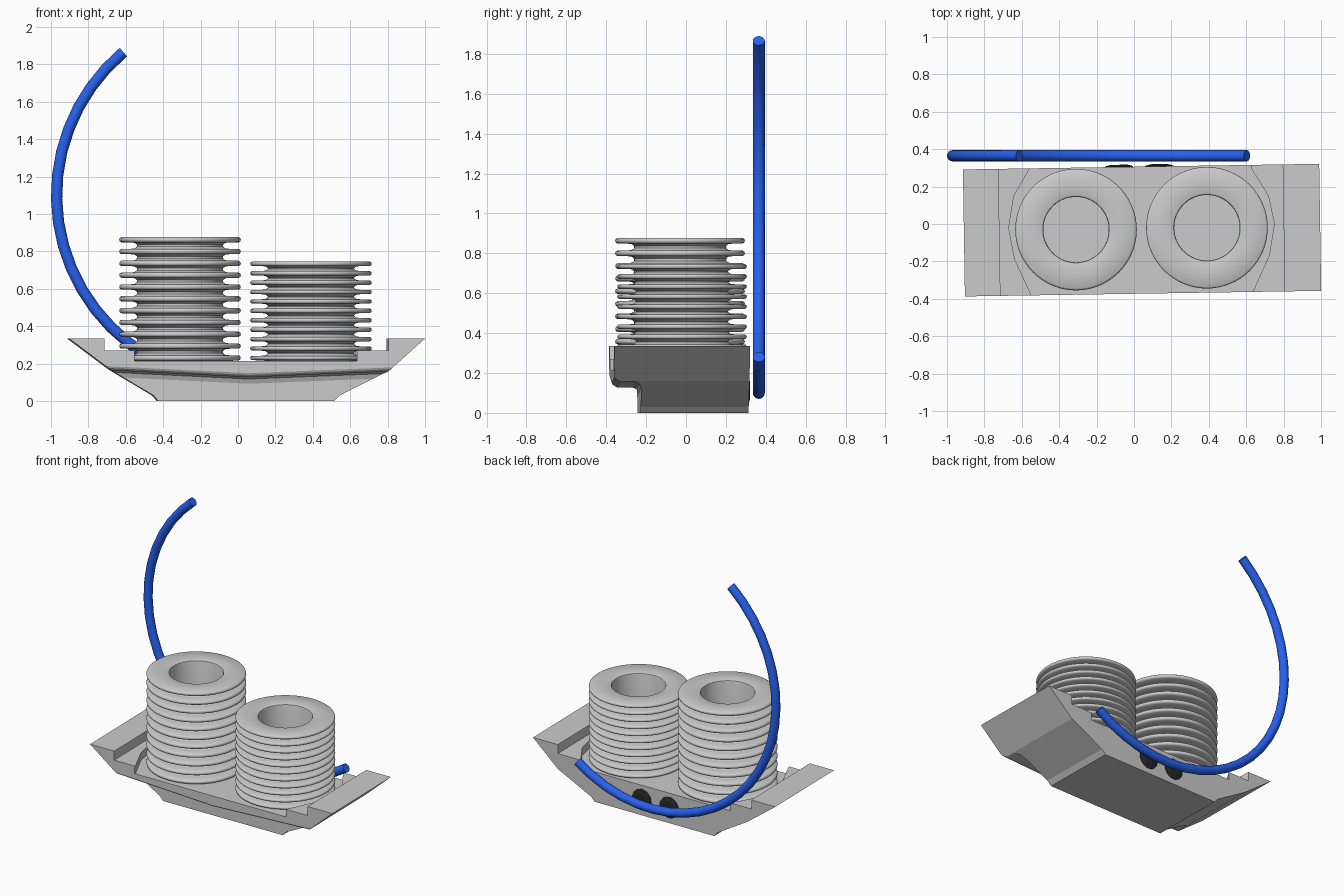
import bpy, bmesh
from math import sin, cos, pi, radians

if "Cube" in bpy.data.objects:
    bpy.data.objects.remove(bpy.data.objects["Cube"])

YAW = radians(0.9)


def material(name, rgb):
    m = bpy.data.materials.new(name)
    m.diffuse_color = (*rgb, 1)
    m.use_nodes = True
    m.node_tree.nodes["Principled BSDF"].inputs["Base Color"].default_value = m.diffuse_color
    return m


def loft(name, rings, closed=False, mat=None, yaw=0.0, loc=(0, 0, 0), smooth=None):
    """Skin a list of equal-length point rings; cap the ends unless closed."""
    bm = bmesh.new()
    vs = [[bm.verts.new(p) for p in r] for r in rings]
    n, k = len(vs), len(vs[0])
    for i in range(n if closed else n - 1):
        a, b = vs[i], vs[(i + 1) % n]
        for j in range(k):
            bm.faces.new((a[j], a[(j + 1) % k], b[(j + 1) % k], b[j]))
    if not closed:
        bm.faces.new(vs[0])
        bm.faces.new(vs[-1])
    bmesh.ops.recalc_face_normals(bm, faces=bm.faces)
    me = bpy.data.meshes.new(name)
    bm.to_mesh(me)
    bm.free()
    ob = bpy.data.objects.new(name, me)
    bpy.context.collection.objects.link(ob)
    ob.location = loc
    ob.rotation_euler.z = yaw
    if mat:
        me.materials.append(mat)
    if smooth:
        bpy.ops.object.select_all(action='DESELECT')
        ob.select_set(True)
        bpy.context.view_layer.objects.active = ob
        bpy.ops.object.shade_smooth_by_angle(angle=radians(smooth))
    return ob


def cut(target, cutter):
    cutter.hide_render = True
    cutter.display_type = 'WIRE'
    m = target.modifiers.new(cutter.name, 'BOOLEAN')
    m.operation = 'DIFFERENCE'
    m.solver = 'EXACT'
    m.object = cutter


# Hull: side profile extruded front to back, top corners eased
profile = [(-.91, .335), (-.69, .17), (-.455, .03), (-.43, 0), (.51, 0), (.54, .03),
           (.80, .16), (.995, .335), (.80, .335), (.80, .27), (-.72, .27), (-.72, .335)]
hull = loft("hull", [[(x, y, z) for x, z in profile] for y in (-.373, .306)], yaw=YAW)

# Undercut below the front lip, with rounded lip edge and inner fillet
section = [(-.45, .11), (-.38, .035), (-.368, .012), (-.345, 0), (-.27, 0), (-.247, -.01),
           (-.236, -.035), (-.236, -.4), (-.45, -.4)]
lip_line = [(-1.2, .20), (-.69, .165), (.05, .128), (.80, .158), (1.2, .18)]
cut(hull, loft("lip_undercut_cutter",
               [[(x, y, z + dz) for y, dz in section] for x, z in lip_line], yaw=YAW))

# Shallow pocket the towers stand in
pocket = [(.63, -.5), (.63, -.37), (.72, -.18), (.75, -.01), (.72, .14), (.63, .29), (.63, .5),
          (-.54, .5), (-.55, .31), (-.64, .16), (-.67, -.01), (-.64, -.18), (-.56, -.36), (-.56, -.5)]
cut(hull, loft("pocket_cutter", [[(x, y, z) for x, y in pocket] for z in (.215, .6)], yaw=YAW))


# Finned hollow towers
def tower(name, x, y, pitch, half, fins=11, segs=64):
    R, core, bore, z0 = .325, .23, .175, .231
    pts = [(bore, .212)]
    for i in range(fins):
        z = z0 + i * pitch
        if i:
            pts += [(core, z - half - .012), (core + .012, z - half - .003), (core + .035, z - half)]
        pts += [(R - half * .8, z - half), (R - half * .2, z - half * .6), (R, z),
                (R - half * .2, z + half * .6), (R - half * .8, z + half)]
        if i < fins - 1:
            pts += [(core + .035, z + half), (core + .012, z + half + .003), (core, z + half + .012)]
    top = z0 + (fins - 1) * pitch + half
    pts += [(bore + .012, top), (bore + .003, top - .004), (bore, top - .013)]
    angles = [2 * pi * i / segs for i in range(segs)]
    loft(name, [[(r * cos(a), r * sin(a), z) for r, z in pts] for a in angles],
         closed=True, loc=(x, y, 0), smooth=40)


tower("left_finned_tower", -.31, -.03, .0632, .014)
tower("right_finned_tower", .39, -.02, .0503, .0115)

# Dark round ports on the back face
black = material("port_black", (.02, .02, .02))
for name, x in (("left_port", -.08), ("right_port", .135)):
    loft(name, [[(r * cos(2 * pi * i / 24), y, r * sin(2 * pi * i / 24)) for i in range(24)]
                for r, y in ((.075, -.02), (.075, .004), (.045, .012))],
         mat=black, yaw=YAW, loc=(x, .306 + x * YAW, .112))

# Blue tube bent along an arc behind the hull
blue = material("tube_blue", (.02, .12, .85))
steps, sides, rt = 24, 16, .03
rings = []
for i in range(steps + 1):
    a = radians(130 + 175 * i / steps)
    rings.append([((1 + rt * cos(t)) * cos(a) + .03, .365 + rt * sin(t), 1.1 + (1 + rt * cos(t)) * sin(a))
                  for t in (2 * pi * j / sides for j in range(sides))])
loft("curved_tube", rings, mat=blue, smooth=40)
